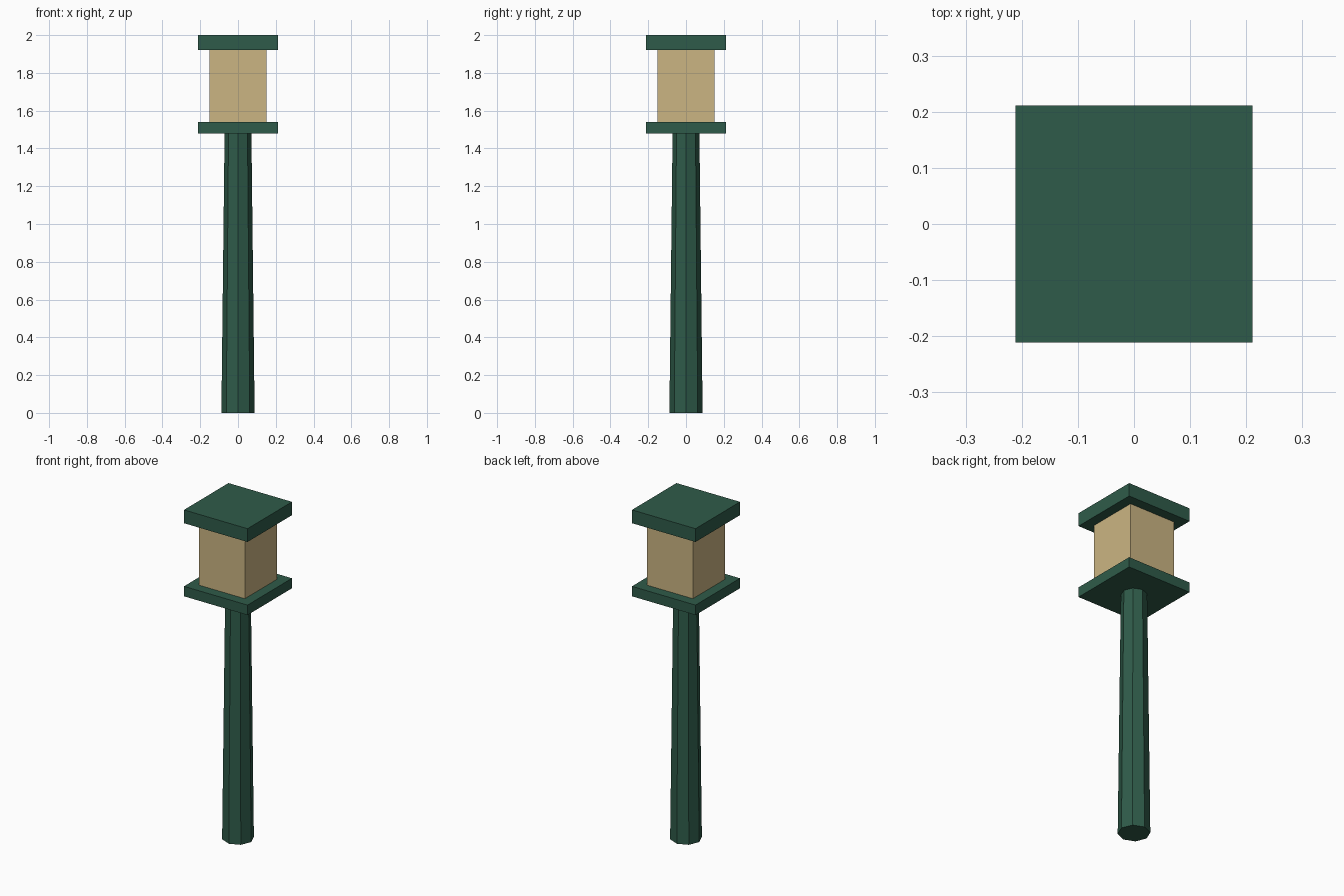
import bpy

if "Cube" in bpy.data.objects:
    bpy.data.objects.remove(bpy.data.objects["Cube"])


def material(name, color):
    m = bpy.data.materials.new(name)
    m.diffuse_color = (*color, 1)
    m.use_nodes = True
    m.node_tree.nodes["Principled BSDF"].inputs["Base Color"].default_value = m.diffuse_color
    return m


green = material("dark green paint", (0.028, 0.105, 0.067))
cream = material("warm cream glass", (0.60, 0.46, 0.225))


def block(name, width, z0, z1, mat):
    """Square block between two heights."""
    bpy.ops.mesh.primitive_cube_add(size=1, location=(0, 0, (z0 + z1) / 2))
    ob = bpy.context.object
    ob.name = name
    ob.scale = (width, width, z1 - z0)
    bpy.ops.object.transform_apply(location=False, rotation=False, scale=True)
    ob.data.materials.append(mat)
    return ob


# Tapered eight-sided post, corners on the axes
bpy.ops.mesh.primitive_cone_add(vertices=8, radius1=0.088, radius2=0.071,
                                depth=1.48, location=(0, 0, 0.74))
post = bpy.context.object
post.name = "post"
post.data.materials.append(green)

# Lamp head: base plate, glowing box, roof plate
block("base_plate", 0.423, 1.48, 1.54, green)
block("lamp_box", 0.304, 1.54, 1.92, cream)
block("roof_plate", 0.423, 1.92, 2.0, green)
